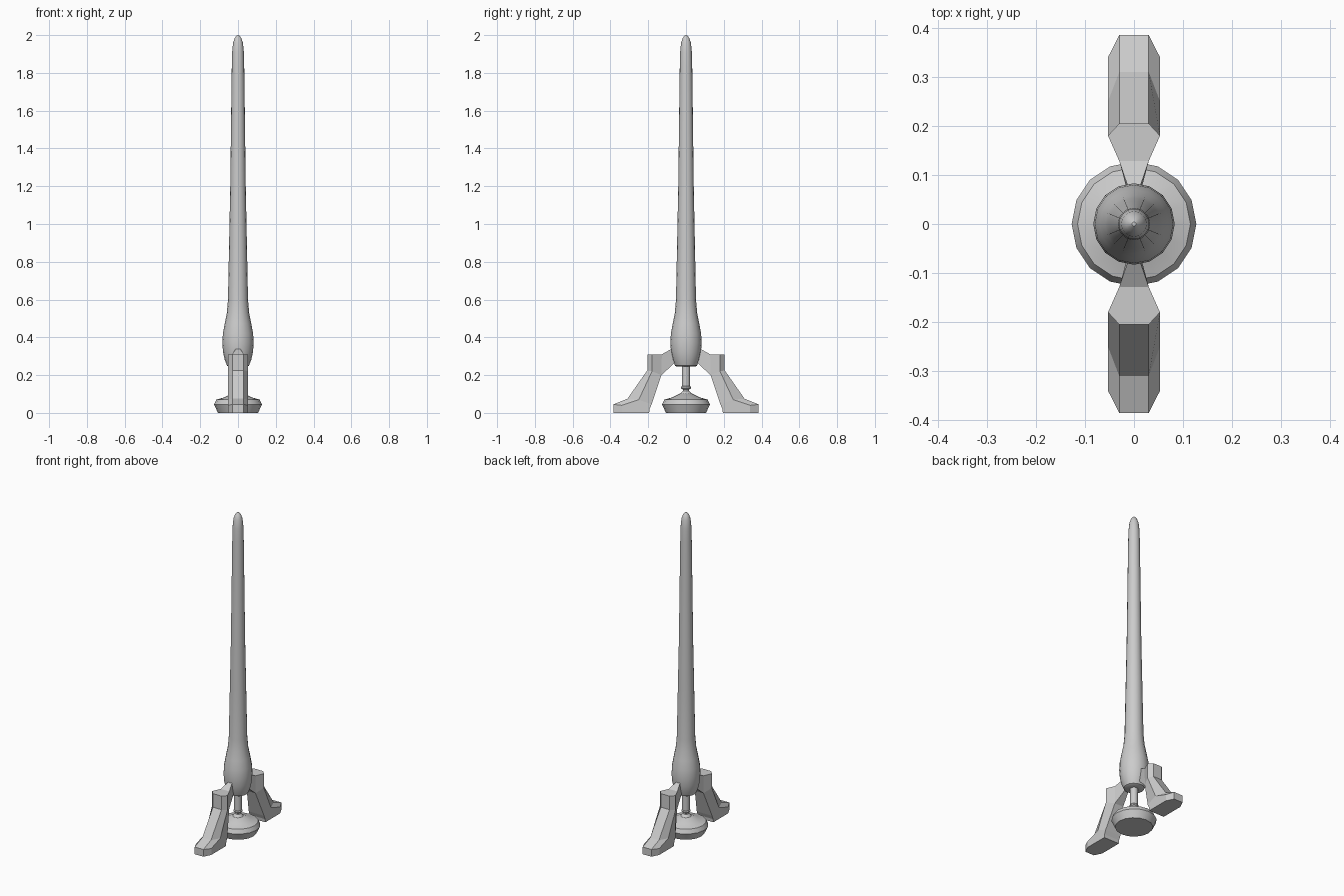
import bpy
import bmesh
from math import cos, sin, pi, radians

cube = bpy.data.objects.get("Cube")
if cube:
    bpy.data.objects.remove(cube, do_unlink=True)

grey = bpy.data.materials.new("plain grey")
grey.use_nodes = True
grey.diffuse_color = (0.6, 0.6, 0.6, 1)
grey.node_tree.nodes["Principled BSDF"].inputs["Base Color"].default_value = grey.diffuse_color


def finish(name, bm, smooth=None):
    """Turn the bmesh into a named grey object."""
    bmesh.ops.recalc_face_normals(bm, faces=bm.faces)
    mesh = bpy.data.meshes.new(name)
    bm.to_mesh(mesh)
    bm.free()
    mesh.materials.append(grey)
    obj = bpy.data.objects.new(name, mesh)
    bpy.context.collection.objects.link(obj)
    if smooth:
        bpy.ops.object.select_all(action="DESELECT")
        obj.select_set(True)
        bpy.context.view_layer.objects.active = obj
        bpy.ops.object.shade_smooth_by_angle(angle=radians(smooth))
    return obj


def bridge(bm, a, b):
    """Join two closed rings of equal length with quads."""
    n = len(a)
    return [bm.faces.new((a[i], a[(i + 1) % n], b[(i + 1) % n], b[i])) for i in range(n)]


def lathe(name, profile, sides=16):
    """Turn (radius, height) points around z and cap both ends."""
    bm = bmesh.new()
    rings = [[bm.verts.new((r * cos(2 * pi * i / sides), r * sin(2 * pi * i / sides), z))
              for i in range(sides)] for r, z in profile]
    for a, b in zip(rings, rings[1:]):
        bridge(bm, a, b)
    bm.faces.new(rings[0])
    bm.faces.new(rings[-1])
    return finish(name, bm, 32)


# Tall tapering hull with a bulging lower end
lathe("hull", [
    (0.048, 0.245), (0.058, 0.25), (0.07, 0.28), (0.079, 0.32), (0.083, 0.37),
    (0.08, 0.42), (0.07, 0.475), (0.059, 0.53), (0.053, 0.6), (0.047, 0.9),
    (0.041, 1.2), (0.036, 1.6), (0.033, 1.83), (0.031, 1.91), (0.026, 1.96),
    (0.016, 1.987), (0.004, 2.0)])

# Stem with a narrow neck under the hull
lathe("stem", [
    (0.032, 0.1), (0.024, 0.11), (0.017, 0.117), (0.017, 0.124), (0.026, 0.13),
    (0.026, 0.137), (0.022, 0.142), (0.022, 0.25)], 12)

# Round foot disc
lathe("foot_disc", [
    (0.106, 0.005), (0.127, 0.045), (0.115, 0.07), (0.07, 0.083), (0.032, 0.102)])


def leg(name, side):
    """Leg lofted from six-sided sections, with an arm reaching to the hull."""
    def vert(x, y, z):
        return bm.verts.new((x, side * y, z))

    bm = bmesh.new()
    wide, narrow, tip = 0.053, 0.03, 0.012
    # outer, middle and inner (y, z) of each section, then the inner half width
    sections = [
        ((0.385, 0.005), (0.34, 0.005), (0.195, 0.005), wide),
        ((0.385, 0.045), (0.34, 0.04), (0.193, 0.02), wide),
        ((0.31, 0.075), (0.25, 0.07), (0.182, 0.045), wide),
        ((0.205, 0.225), (0.18, 0.22), (0.13, 0.2), narrow),
        ((0.205, 0.31), (0.18, 0.31), (0.128, 0.31), narrow)]
    rings = []
    for outer, middle, inner, w in sections:
        right = [vert(narrow, *outer), vert(wide, *middle), vert(w, *inner)]
        left = [vert(-w, *inner), vert(-wide, *middle), vert(-narrow, *outer)]
        rings.append(right + left)
    for a, b in zip(rings, rings[1:]):
        last = bridge(bm, a, b)
    bm.faces.new(rings[0])
    bm.faces.new(rings[-1])

    # Arm grows from the inner face of the top block
    bm.faces.remove(last[2])
    low, high = rings[-2], rings[-1]
    end = [vert(tip, 0.06, 0.265), vert(-tip, 0.06, 0.265),
           vert(-tip, 0.075, 0.34), vert(tip, 0.075, 0.34)]
    bridge(bm, [low[2], low[3], high[3], high[2]], end)
    bm.faces.new(end)
    finish(name, bm)


leg("front_leg", -1)
leg("back_leg", 1)

# Settle everything on the ground
for part in ("foot_disc", "front_leg", "back_leg"):
    for v in bpy.data.objects[part].data.vertices:
        if v.co.z < 0.01:
            v.co.z = 0
